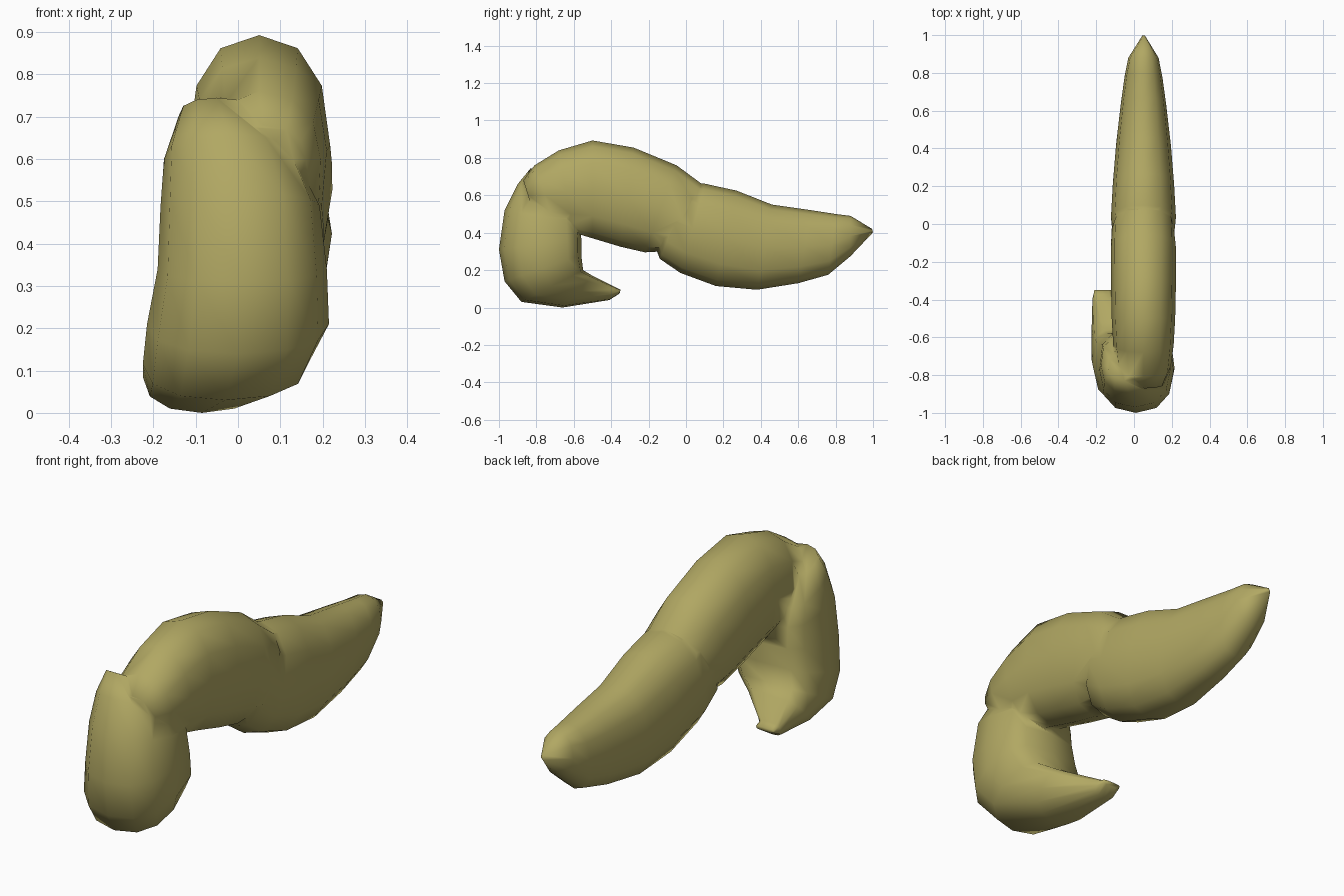
import bpy, bmesh, math
from mathutils import Vector

if "Cube" in bpy.data.objects:
    bpy.data.objects.remove(bpy.data.objects["Cube"])

SIDES = 12
skin = bpy.data.materials.new("olive yellow skin")
skin.diffuse_color = (0.44, 0.39, 0.125, 1)
skin.use_nodes = True
skin.node_tree.nodes["Principled BSDF"].inputs["Base Color"].default_value = skin.diffuse_color


def power(v, p):
    return math.copysign(abs(v) ** p, v)


def loft(name, rings, inner_p=0.88):
    """Each ring: outer (y, z), inner (y, z), x centre, half width."""
    bm = bmesh.new()
    loops = []
    for oy, oz, iy, iz, xc, rx in rings:
        outer, inner = Vector((xc, oy, oz)), Vector((xc, iy, iz))
        mid, half = (outer + inner) / 2, (outer - inner) / 2
        loop = []
        for i in range(SIDES):
            a = math.tau * i / SIDES
            p = 0.88 if math.cos(a) > 0 else inner_p
            loop.append(bm.verts.new(mid + half * power(math.cos(a), p)
                                     + Vector((rx * power(math.sin(a), p), 0, 0))))
        loops.append(loop)
    for a, b in zip(loops, loops[1:]):
        for i in range(SIDES):
            j = (i + 1) % SIDES
            bm.faces.new((a[i], a[j], b[j], b[i]))
    bm.faces.new(loops[0][::-1])
    bm.faces.new(loops[-1])
    bmesh.ops.recalc_face_normals(bm, faces=bm.faces)
    for f in bm.faces:
        f.smooth = True
    me = bpy.data.meshes.new(name)
    bm.to_mesh(me)
    bm.free()
    me.materials.append(skin)
    ob = bpy.data.objects.new(name, me)
    bpy.context.collection.objects.link(ob)
    return ob


# Rear segment, tapering to a point at the back
rear = loft("rear_segment", [
    (-0.08, 0.60, -0.17, 0.34, 0.05, 0.12),
    (0.03, 0.665, -0.14, 0.26, 0.05, 0.163),
    (0.10, 0.662, -0.03, 0.185, 0.05, 0.172),
    (0.27, 0.625, 0.16, 0.115, 0.05, 0.162),
    (0.46, 0.55, 0.38, 0.095, 0.05, 0.145),
    (0.67, 0.52, 0.60, 0.13, 0.05, 0.12),
    (0.80, 0.50, 0.76, 0.175, 0.05, 0.1),
    (0.88, 0.49, 0.88, 0.275, 0.05, 0.08),
    (0.995, 0.42, 1.0, 0.40, 0.05, 0.008)])

# Arched middle segment
middle = loft("curved_body", [
    (-0.87, 0.68, -0.82, 0.52, 0.06, 0.10),
    (-0.81, 0.76, -0.70, 0.44, 0.05, 0.145),
    (-0.68, 0.84, -0.60, 0.40, 0.05, 0.16),
    (-0.50, 0.893, -0.50, 0.37, 0.05, 0.168),
    (-0.28, 0.855, -0.35, 0.325, 0.05, 0.172),
    (-0.05, 0.76, -0.22, 0.295, 0.05, 0.173),
    (0.08, 0.665, -0.13, 0.30, 0.05, 0.168),
    (0.12, 0.61, -0.02, 0.37, 0.05, 0.12)])

# Front segment, curling down and back to an off-centre wedge tip
front = loft("front_segment", [
    (-0.83, 0.745, -0.68, 0.66, -0.05, 0.09),
    (-0.90, 0.66, -0.60, 0.54, -0.02, 0.155),
    (-0.97, 0.52, -0.57, 0.46, 0.005, 0.188),
    (-1.00, 0.31, -0.56, 0.37, 0.01, 0.20),
    (-0.97, 0.14, -0.56, 0.28, 0.0, 0.215),
    (-0.88, 0.03, -0.55, 0.20, -0.03, 0.195),
    (-0.66, 0.0, -0.50, 0.17, -0.085, 0.14),
    (-0.41, 0.04, -0.38, 0.11, -0.165, 0.055),
    (-0.355, 0.075, -0.35, 0.095, -0.165, 0.05)], inner_p=0.6)

# Fuse the three segments into one smooth skin
for part in (rear, front):
    mod = middle.modifiers.new("fuse", "BOOLEAN")
    mod.operation = "UNION"
    mod.solver = "EXACT"
    mod.object = part
dg = bpy.context.evaluated_depsgraph_get()
fused = bpy.data.meshes.new_from_object(middle.evaluated_get(dg))
middle.modifiers.clear()
middle.data = fused
for part in (rear, front):
    bpy.data.objects.remove(part)
bm = bmesh.new()
bm.from_mesh(fused)
bmesh.ops.remove_doubles(bm, verts=bm.verts, dist=0.012)
for f in bm.faces:
    f.smooth = True
bm.to_mesh(fused)
bm.free()
